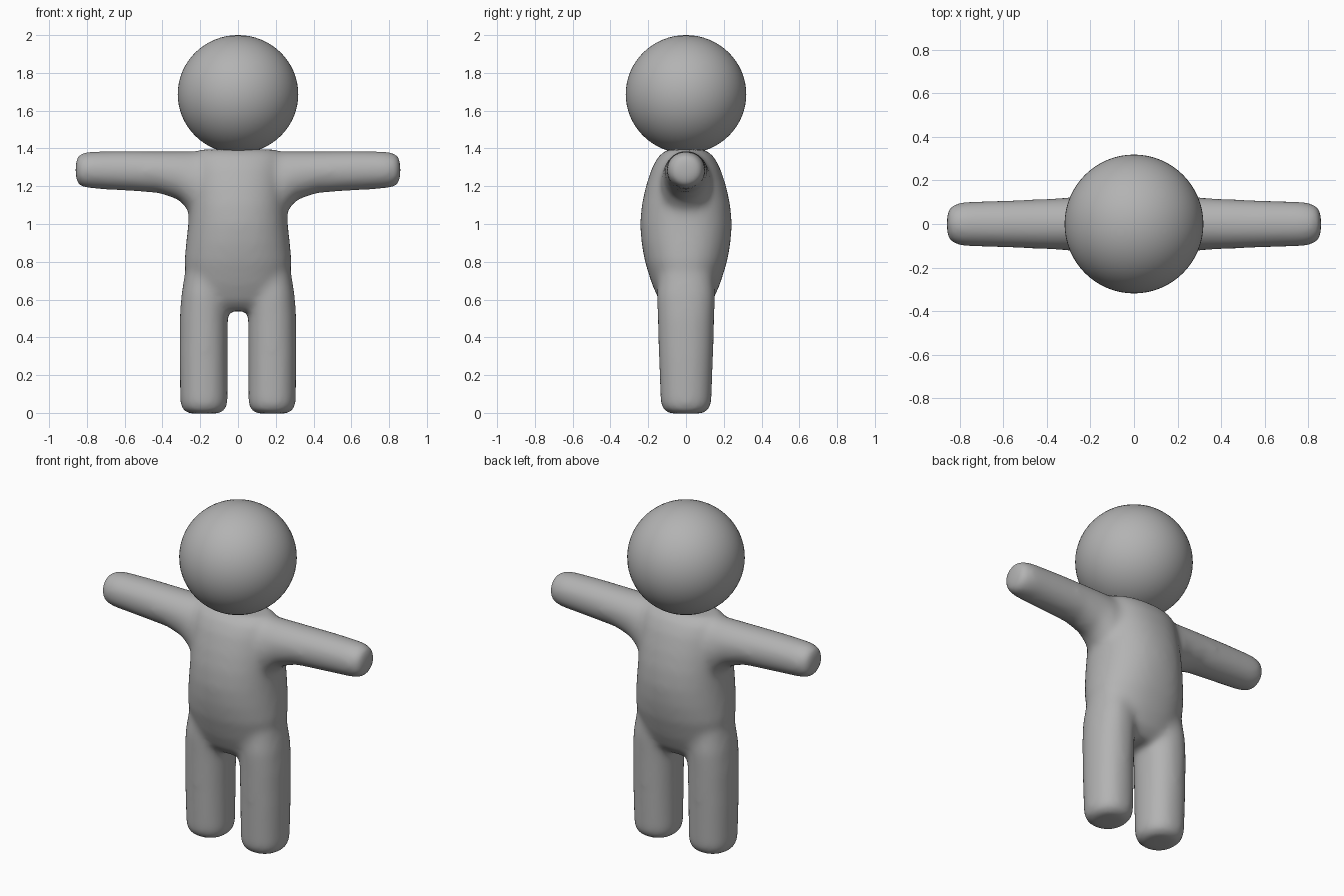
import bpy, bmesh
from math import cos, sin, pi, copysign
from mathutils import Vector

cube = bpy.data.objects.get("Cube")
if cube:
    bpy.data.objects.remove(cube)

grey = bpy.data.materials.new("plain grey")
grey.use_nodes = True
colour = (0.45, 0.45, 0.45, 1)
grey.diffuse_color = colour
grey.node_tree.nodes["Principled BSDF"].inputs["Base Color"].default_value = colour


def finish(name, bm):
    bmesh.ops.recalc_face_normals(bm, faces=bm.faces)
    for f in bm.faces:
        f.smooth = True
    mesh = bpy.data.meshes.new(name)
    bm.to_mesh(mesh)
    bm.free()
    mesh.materials.append(grey)
    obj = bpy.data.objects.new(name, mesh)
    bpy.context.collection.objects.link(obj)
    return obj


def loft(bm, sections, place, power=2.2, sides=40):
    """Skin rounded rings (position, offset, radius a, radius b) and cap the ends."""
    def bend(v):
        return copysign(abs(v) ** (2 / power), v)

    rings = []
    for t, off, ra, rb in sections:
        angles = [2 * pi * i / sides for i in range(sides)]
        rings.append([bm.verts.new(place(t, off + ra * bend(cos(a)), rb * bend(sin(a))))
                      for a in angles])
    for low, high in zip(rings, rings[1:]):
        for i in range(sides):
            j = (i + 1) % sides
            bm.faces.new((low[i], low[j], high[j], high[i]))
    bm.faces.new(rings[0])
    bm.faces.new(rings[-1])


body = bmesh.new()

# Torso: height, offset, half width, half depth
torso = [(0.54, 0, 0.17, 0.09), (0.59, 0, 0.24, 0.14), (0.68, 0, 0.27, 0.18),
         (0.8, 0, 0.285, 0.218), (0.9, 0, 0.275, 0.236), (1.0, 0, 0.264, 0.243),
         (1.1, 0, 0.257, 0.235), (1.2, 0, 0.253, 0.213), (1.3, 0, 0.25, 0.18),
         (1.36, 0, 0.24, 0.145), (1.395, 0, 0.2, 0.1)]
loft(body, torso, lambda t, a, b: Vector((a, b, t)))

# Legs: height, offset from centre, half width, half depth
leg = [(-0.004, 0.18, 0.08, 0.085), (0.012, 0.18, 0.112, 0.118), (0.05, 0.18, 0.126, 0.135),
       (0.3, 0.182, 0.128, 0.144), (0.5, 0.181, 0.128, 0.15), (0.62, 0.176, 0.125, 0.155),
       (0.78, 0.165, 0.11, 0.14)]
# Arms: distance out, height of axis, half height, half depth
arm = [(0.1, 1.2, 0.175, 0.14), (0.24, 1.215, 0.172, 0.132), (0.31, 1.256, 0.13, 0.122),
       (0.42, 1.275, 0.111, 0.115), (0.6, 1.282, 0.106, 0.109), (0.78, 1.286, 0.099, 0.103),
       (0.83, 1.286, 0.09, 0.092), (0.852, 1.286, 0.072, 0.074), (0.86, 1.286, 0.05, 0.05)]
for side in (-1, 1):
    loft(body, leg, lambda t, a, b: Vector((side * a, b, t)))
    loft(body, arm, lambda t, a, b: Vector((side * t, b, a)), power=2)

# Fuse the limbs and torso into one soft skin
skin = finish("body", body)
remesh = skin.modifiers.new("fuse", 'REMESH')
remesh.mode = 'VOXEL'
remesh.voxel_size = 0.016
remesh.use_smooth_shade = True
soften = skin.modifiers.new("soften", 'SMOOTH')
soften.factor = 0.5
soften.iterations = 20

# Head: a ball, slightly flattened
head = bmesh.new()
bmesh.ops.create_uvsphere(head, u_segments=64, v_segments=32, radius=0.319)
head_obj = finish("head", head)
head_obj.location.z = 1.687
head_obj.scale.z = 0.313 / 0.319
